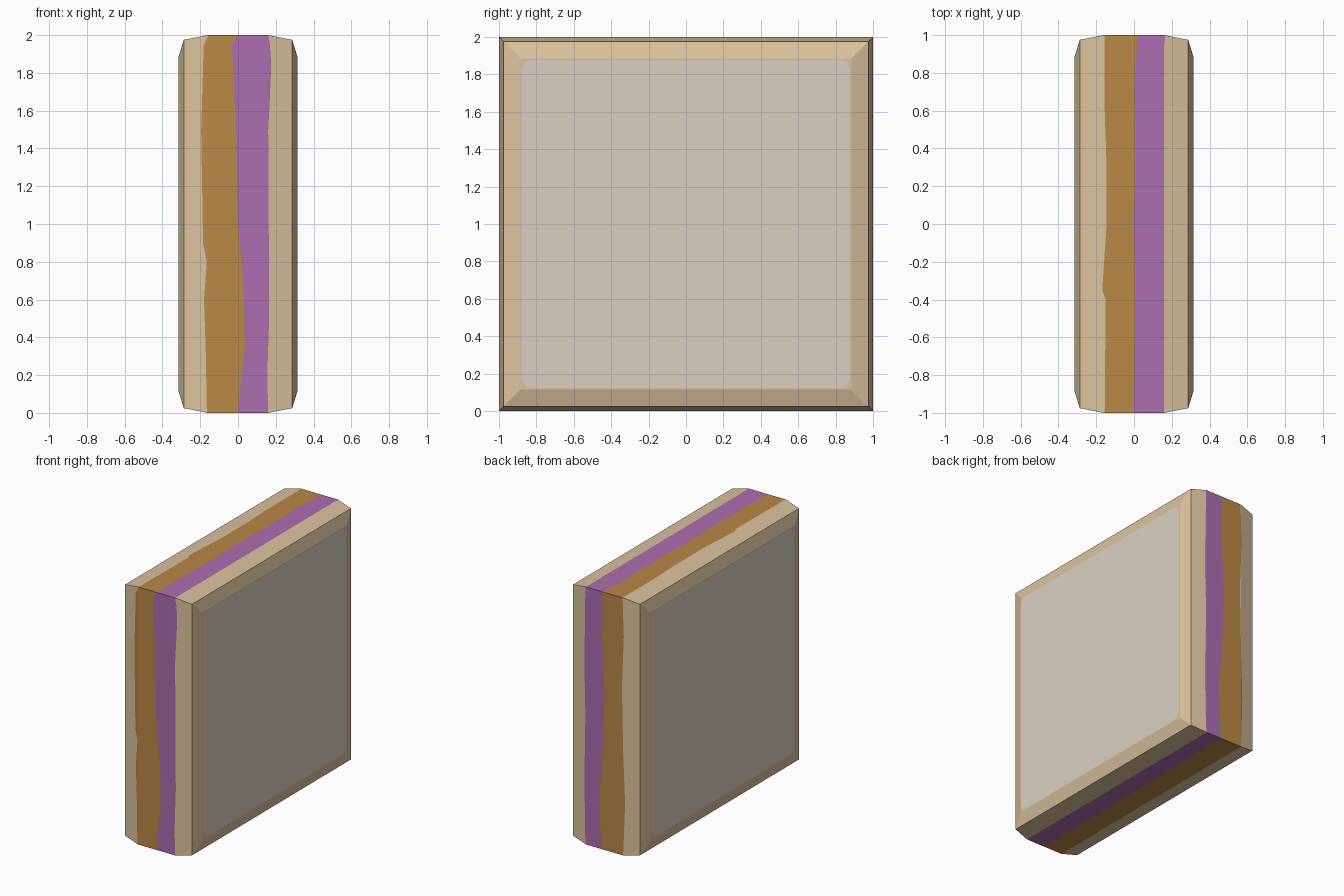
import bpy, bmesh
from mathutils import Vector

if "Cube" in bpy.data.objects:
    bpy.data.objects.remove(bpy.data.objects["Cube"])

N = 40            # segments per side of the square
RIDGE = 0.16      # the edge band is flat inside this x, sloped outside
CENTRE = Vector((0, 0, 1))


def srgb(*c):
    return tuple((v / 255 / 12.92) if v < 10 else ((v / 255 + 0.055) / 1.055) ** 2.4 for v in c) + (1,)


def material(name, *c):
    m = bpy.data.materials.new(name)
    m.diffuse_color = srgb(*c)
    m.use_nodes = True
    m.node_tree.nodes["Principled BSDF"].inputs["Base Color"].default_value = m.diffuse_color
    return m


CRUST = material("crust tan", 219, 195, 158)
BREAD = material("bread cream", 219, 208, 193)
NUT = material("nut butter brown", 184, 136, 70)
JELLY = material("jelly purple", 172, 110, 175)

# Wavy seam positions: (position along the side, x), for each of the four sides
FRONT, TOP, BACK, BOTTOM = range(4)
NUT_EDGE = {
    FRONT: [(-1, -.165), (-.7, -.17), (-.4, -.18), (-.2, -.165), (-.1, -.185), (.5, -.195), (1, -.18)],
    TOP: [(-1, -.155), (-.4, -.15), (-.35, -.168), (0, -.145), (.3, -.145), (.6, -.155), (1, -.155)],
    BACK: [(-1, -.16), (-.6, -.175), (-.2, -.16), (.3, -.15), (.7, -.165), (1, -.155)],
    BOTTOM: [(-1, -.165), (0, -.16), (1, -.16)]}
MIDDLE = {
    FRONT: [(-1, 0), (-.8, .02), (-.65, .037), (-.4, .032), (-.2, .02), (.05, -.003), (.5, -.01), (1, -.035)],
    TOP: [(-1, 0), (-.3, .008), (0, 0), (.35, .01), (.7, .003), (1, .018)],
    BACK: [(-1, .03), (-.6, .045), (-.2, .015), (.2, 0), (.6, .02), (1, .018)],
    BOTTOM: [(-1, 0), (0, .01), (1, .03)]}
JELLY_EDGE = {
    FRONT: [(-1, .16), (-.8, .155), (-.5, .165), (.5, .16), (.7, .17), (.85, .176), (1, .165)],
    TOP: [(-1, .16), (1, .16)],
    BACK: [(-1, .165), (-.5, .175), (0, .165), (.4, .175), (1, .165)],
    BOTTOM: [(-1, .16), (1, .16)]}


def lookup(table, side, t):
    pts = table[side]
    for (a, xa), (b, xb) in zip(pts, pts[1:]):
        if t <= b:
            return xa + (xb - xa) * (t - a) / (b - a)
    return pts[-1][1]


# Columns around the unit square: (side, position along side, y, z)
COLUMNS = []
for i in range(N):
    t = -1 + 2 * i / N
    COLUMNS += [(FRONT, t, -1, t), (TOP, t, t, 1), (BACK, -t, 1, -t), (BOTTOM, -t, -t, -1)]
COLUMNS.sort(key=lambda c: c[0])


def half(x):
    """Half size of the square outline at depth x."""
    x = abs(x)
    if x <= RIDGE:
        return 1.0
    if x <= .287:
        return 1 - .025 * (x - RIDGE) / (.287 - RIDGE)
    return .975 - .09 * (x - .287) / .028


def ring(fx):
    pts = []
    for side, t, y, z in COLUMNS:
        x = fx(side, t)
        pts.append((x, y * half(x), 1 + z * half(x)))
    return pts


def rounded_ring(x, size, r):
    pts = []
    for _, _, y, z in COLUMNS:
        p = Vector((y, z)) * size
        k = size - r
        core = Vector((max(-k, min(k, p.x)), max(-k, min(k, p.y))))
        p = core + (p - core).normalized() * r
        pts.append((x, p.x, 1 + p.y))
    return pts


def make_part(name, rings, mats, cap=False):
    bm = bmesh.new()
    loops = [[bm.verts.new(p) for p in r] for r in rings]
    n = len(COLUMNS)
    for a, b in zip(loops, loops[1:]):
        for i in range(n):
            j = (i + 1) % n
            bm.faces.new((a[i], a[j], b[j], b[i]))
    if cap:
        bm.faces.new(loops[0]).material_index = 1
    bmesh.ops.remove_doubles(bm, verts=bm.verts[:], dist=1e-5)
    bm.normal_update()
    for f in bm.faces:
        if f.normal.dot(f.calc_center_median() - CENTRE) < 0:
            f.normal_flip()
    me = bpy.data.meshes.new(name)
    bm.to_mesh(me)
    bm.free()
    for m in mats:
        me.materials.append(m)
    bpy.context.collection.objects.link(bpy.data.objects.new(name, me))


def seam(table):
    return lambda s, t: lookup(table, s, t)


# Each half: a bevelled bread slice and the filling spread next to it
for sign, edge, filling, colour, label in (
        (-1, NUT_EDGE, "nut_butter", NUT, "left"),
        (1, JELLY_EDGE, "jelly", JELLY, "right")):
    e = seam(edge)
    outer = lambda s, t: sign * max(abs(e(s, t)), RIDGE)
    inner = lambda s, t: sign * min(abs(e(s, t)), RIDGE)
    make_part("bread_slice_" + label, [
        rounded_ring(sign * .315, .876, .05),
        ring(lambda s, t: sign * .315),
        ring(lambda s, t: sign * .287),
        ring(outer), ring(e)], [CRUST, BREAD], cap=True)
    make_part(filling, [ring(e), ring(inner), ring(seam(MIDDLE))], [colour])
